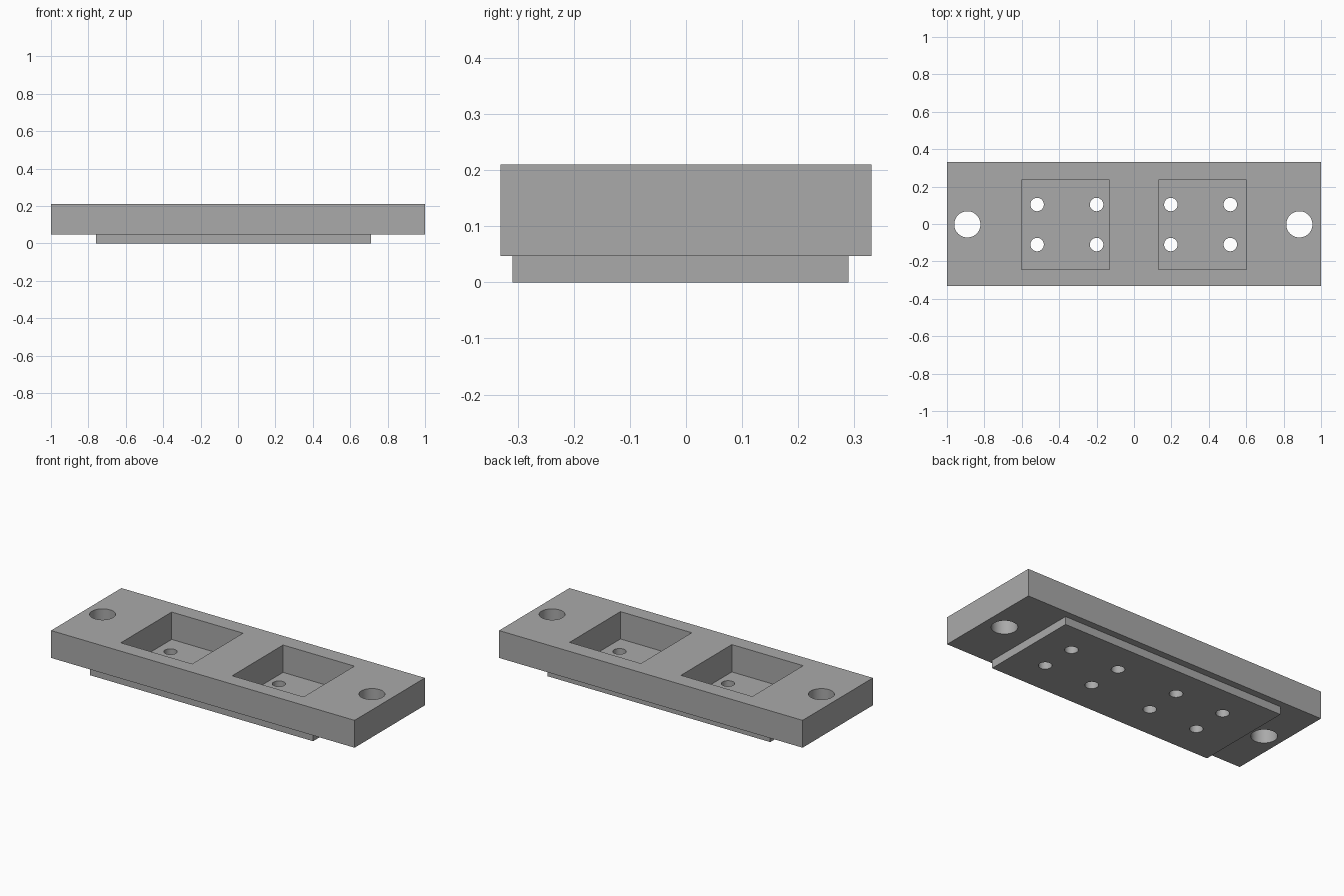
import bpy

cube = bpy.data.objects.get("Cube")
if cube:
    bpy.data.objects.remove(cube, do_unlink=True)

grey = bpy.data.materials.new("plain grey")
grey.use_nodes = True
colour = (0.4, 0.4, 0.4, 1)
grey.diffuse_color = colour
grey.node_tree.nodes["Principled BSDF"].inputs["Base Color"].default_value = colour


def box(name, x0, x1, y0, y1, z0, z1):
    bpy.ops.mesh.primitive_cube_add(
        size=1, location=((x0 + x1) / 2, (y0 + y1) / 2, (z0 + z1) / 2))
    ob = bpy.context.object
    ob.name = name
    ob.scale = (x1 - x0, y1 - y0, z1 - z0)
    bpy.ops.object.transform_apply(location=False, rotation=False, scale=True)
    ob.data.materials.append(grey)
    return ob


def drill(name, x, y, radius):
    bpy.ops.mesh.primitive_cylinder_add(
        vertices=48, radius=radius, depth=1, location=(x, y, 0))
    ob = bpy.context.object
    ob.name = name
    ob.data.materials.append(grey)
    return ob


def cut(target, cutters):
    for cutter in cutters:
        mod = target.modifiers.new(cutter.name, 'BOOLEAN')
        mod.operation = 'DIFFERENCE'
        mod.solver = 'EXACT'
        mod.object = cutter
        bpy.context.view_layer.objects.active = target
        bpy.ops.object.modifier_apply(modifier=mod.name)
        bpy.data.objects.remove(cutter, do_unlink=True)
    bpy.ops.object.select_all(action='DESELECT')
    target.select_set(True)
    bpy.context.view_layer.objects.active = target
    bpy.ops.object.shade_smooth_by_angle()


# Thick upper plate with two square windows and two mounting holes
step = 0.047
upper = box("upper_plate", -1, 1, -0.331, 0.331, step, 0.21)
cut(upper, [
    box("right_window", -0.602, -0.132, -0.243, 0.236, -0.5, 0.5),
    box("left_window", 0.132, 0.602, -0.243, 0.236, -0.5, 0.5),
    drill("right_mount", -0.891, -0.002, 0.07),
    drill("left_mount", 0.884, -0.002, 0.07),
])

# Thin lower plate, slightly off centre, closing the windows, with screw holes
lower = box("lower_plate", -0.758, 0.711, -0.309, 0.29, 0, step)
cut(lower, [drill("screw_hole", x, y, 0.036)
            for x in (-0.518, -0.2, 0.197, 0.515) for y in (-0.11, 0.104)])
